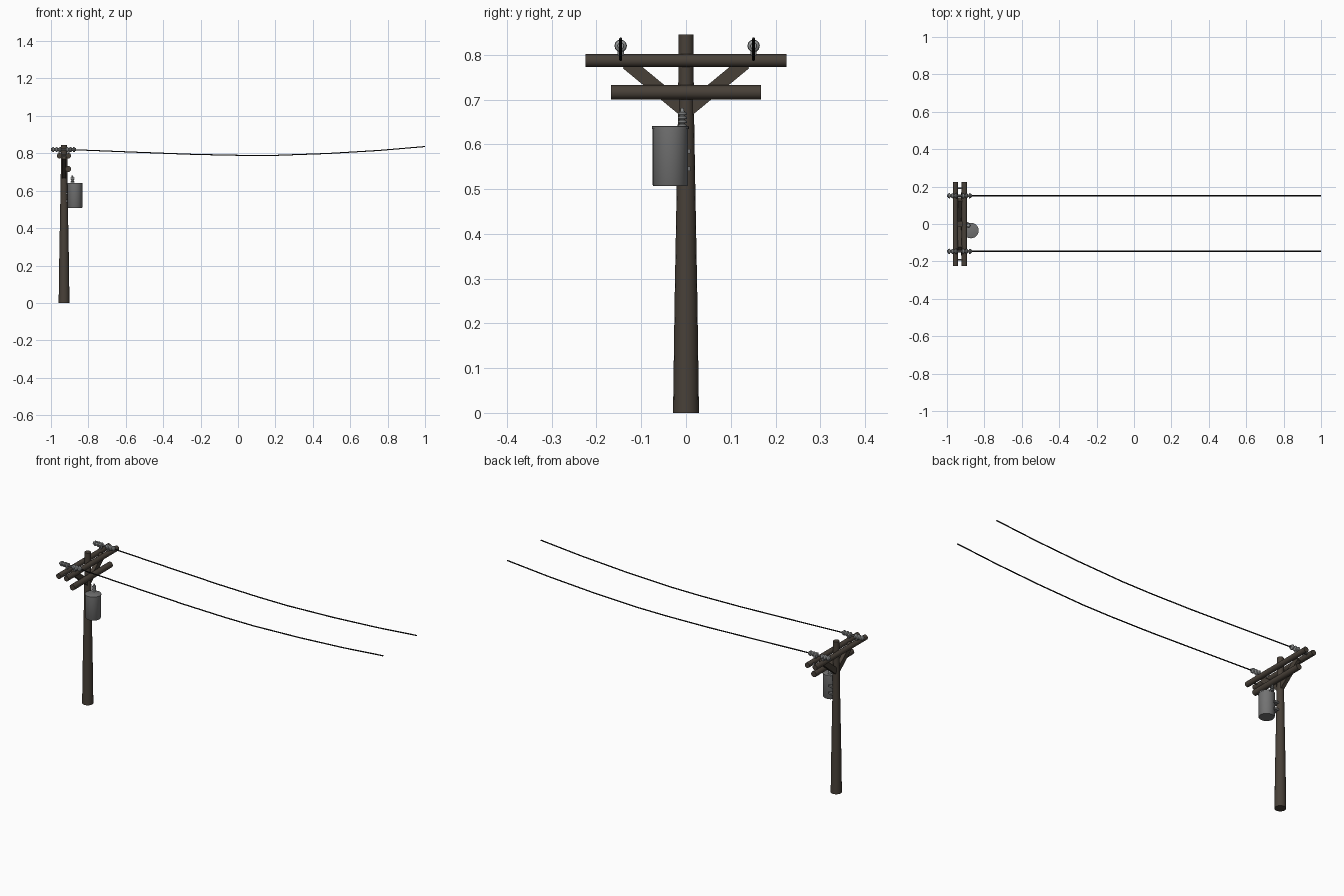
import bpy, bmesh, math
from mathutils import Vector

if "Cube" in bpy.data.objects:
    bpy.data.objects.remove(bpy.data.objects["Cube"])

PX = -0.93            # pole x
INS_Y = (-0.146, 0.151)


def material(name, rgb):
    m = bpy.data.materials.new(name)
    m.diffuse_color = (*rgb, 1)
    m.use_nodes = True
    m.node_tree.nodes["Principled BSDF"].inputs["Base Color"].default_value = m.diffuse_color
    return m


WOOD = material("dark_wood", (0.065, 0.052, 0.040))
STEEL = material("grey_steel", (0.17, 0.17, 0.17))
CERAMIC = material("ceramic", (0.30, 0.31, 0.31))
BLACK = material("black_cable", (0.008, 0.008, 0.008))


def finish(name, bm, mat, smooth=True):
    bmesh.ops.recalc_face_normals(bm, faces=bm.faces[:])
    me = bpy.data.meshes.new(name)
    bm.to_mesh(me)
    bm.free()
    ob = bpy.data.objects.new(name, me)
    bpy.context.collection.objects.link(ob)
    me.materials.append(mat)
    if smooth:
        bpy.ops.object.select_all(action='DESELECT')
        ob.select_set(True)
        bpy.context.view_layer.objects.active = ob
        bpy.ops.object.shade_smooth_by_angle(angle=math.radians(40))
    return ob


def lathe(name, origin, axis, profile, mat, sides=16):
    """Revolve (radius, distance) pairs about an axis, with closed ends."""
    bm = bmesh.new()
    q = Vector((0, 0, 1)).rotation_difference(Vector(axis))
    rings = []
    for r, d in profile:
        rings.append([bm.verts.new(Vector(origin) + q @ Vector((
            r * math.cos(math.tau * i / sides), r * math.sin(math.tau * i / sides), d)))
            for i in range(sides)])
    for a, b in zip(rings, rings[1:]):
        for i in range(sides):
            j = (i + 1) % sides
            bm.faces.new((a[i], a[j], b[j], b[i]))
    bm.faces.new(rings[0][::-1])
    bm.faces.new(rings[-1])
    return finish(name, bm, mat)


def box(name, centre, size, mat, tilt=0.0):
    bm = bmesh.new()
    bmesh.ops.create_cube(bm, size=1)
    bmesh.ops.scale(bm, vec=size, verts=bm.verts[:])
    ob = finish(name, bm, mat, smooth=False)
    ob.location = centre
    ob.rotation_euler.x = tilt
    return ob


def ribs(count, length, core, rim):
    """Profile of a stack of ceramic skirts."""
    step = length / count
    out = []
    for k in range(count):
        d = k * step
        out += [(core, d), (rim, d + step * .15), (rim * .92, d + step * .55),
                (core, d + step * .8)]
    return out + [(core, length)]


# Tapered pole
lathe("pole", (PX, 0, 0), (0, 0, 1),
      [(.029, 0), (.0255, .25), (.0205, .52), (.0175, .70), (.0168, .845)], WOOD)

# Crossarms: an upper pair clasping the pole and a shorter lower one
for name, x, z, half, r in (("upper_arm_back", -.9545, .787, .224, .0145),
                            ("upper_arm_front", -.9065, .787, .224, .0145),
                            ("lower_arm", -.908, .716, .168, .0160)):
    lathe(name, (x, -half, z), (0, 1, 0), [(r, 0), (r, 2 * half)], WOOD)

# Diagonal braces forming a V
for s in (-1, 1):
    a, b = Vector((PX, 0, .673)), Vector((PX, s * .132, .782))
    d = b - a
    box("brace", (a + b) / 2, (.020, d.length, .030), WOOD, math.atan2(d.z, d.y))

# Arm bolts
for y in (-.19, .19):
    lathe("arm_bolt", (-.958, y, .787), (1, 0, 0), [(.004, 0), (.004, .055)], STEEL, 8)

# Transformer tank with rim, base lip and top bushing
lathe("transformer_tank", (-.872, -.035, .507), (0, 0, 1),
      [(.038, 0), (.040, .003), (.040, .127), (.0415, .127), (.0415, .133), (.038, .1345)],
      STEEL, 24)
lathe("transformer_bushing", (-.885, -.008, .638), (0, 0, 1),
      ribs(4, .036, .006, .0105) + [(.004, .037), (.004, .043)], CERAMIC, 12)

# Tank brackets to the pole
for z in (.545, .585):
    box("tank_bracket", (-.903, -.006, z), (.034, .032, .010), STEEL)

# Insulator strings on both sides of the arms, with clamps and cables
SAG = [(-.90, .820), (-.55, .806), (-.23, .794), (.02, .789), (.20, .789),
       (.48, .799), (.75, .815), (1.0, .836)]
for y in INS_Y:
    lathe("insulator_outer", (-.945, y, .820), (-1, 0, 0), ribs(3, .055, .007, .014), CERAMIC, 12)
    lathe("insulator_inner", (-.920, y, .820), (1, 0, 0), ribs(3, .055, .007, .014), CERAMIC, 12)
    lathe("insulator_rod", (-.95, y, .820), (1, 0, 0), [(.006, 0), (.006, .04)], STEEL, 8)
    for x in (-.9545, -.9065):
        box("insulator_clamp", (x, y, .808), (.012, .014, .024), STEEL)

    cu = bpy.data.curves.new("cable", 'CURVE')
    cu.dimensions = '3D'
    cu.bevel_depth = .0032
    cu.bevel_resolution = 1
    cu.use_fill_caps = True
    sp = cu.splines.new('POLY')
    sp.points.add(len(SAG) - 1)
    for p, (x, z) in zip(sp.points, SAG):
        p.co = (x, y, z, 1)
    cu.materials.append(BLACK)
    bpy.context.collection.objects.link(bpy.data.objects.new("cable", cu))
